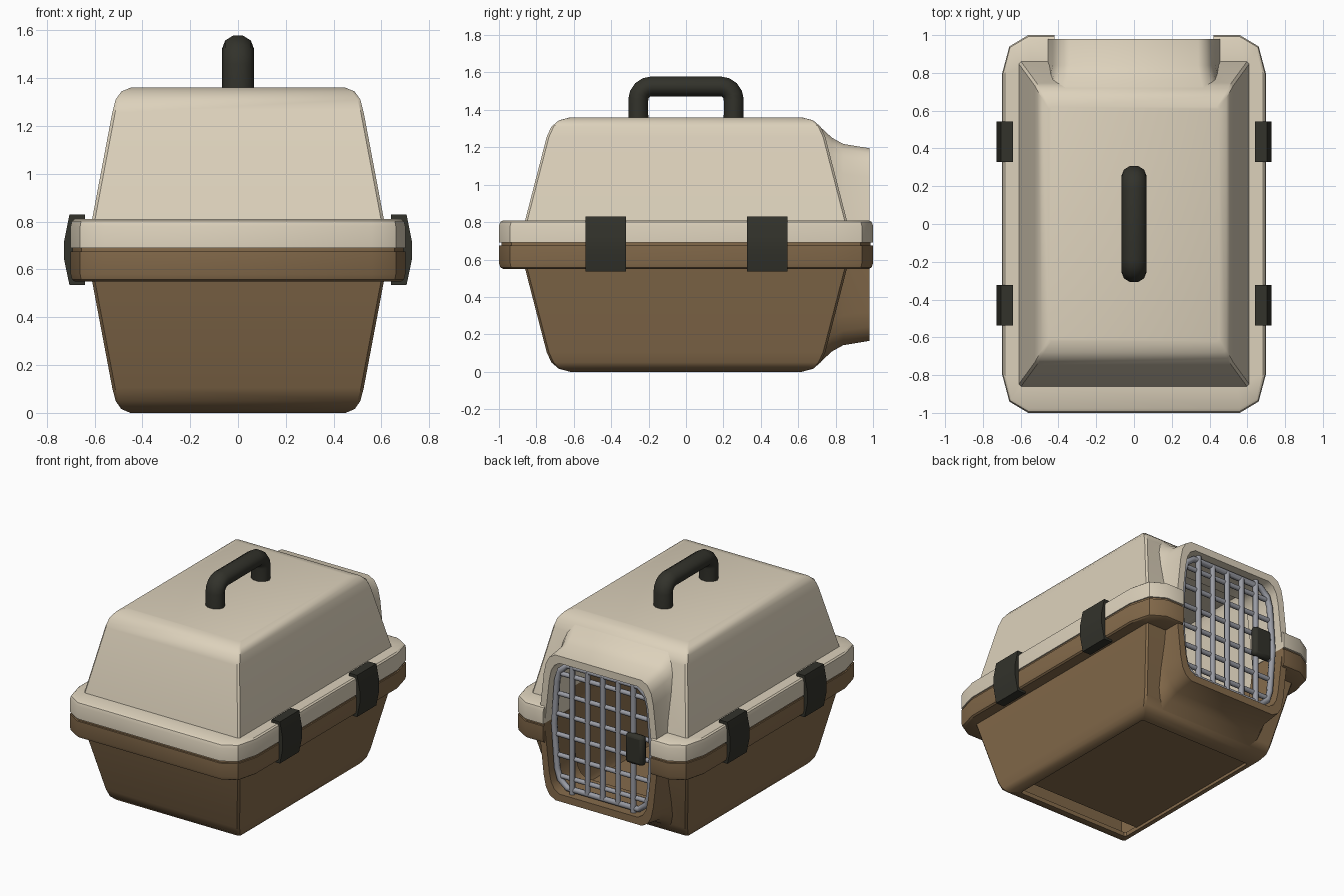
import bpy, bmesh, math
from mathutils import Vector

if "Cube" in bpy.data.objects:
    bpy.data.objects.remove(bpy.data.objects["Cube"])

MID = 0.68  # seam height between the two shells


def material(name, rgb):
    m = bpy.data.materials.new(name)
    m.diffuse_color = (*rgb, 1)
    m.use_nodes = True
    m.node_tree.nodes["Principled BSDF"].inputs["Base Color"].default_value = m.diffuse_color
    return m


BEIGE = material("beige plastic", (0.72, 0.64, 0.50))
BROWN = material("brown plastic", (0.235, 0.147, 0.071))
DARK = material("dark plastic", (0.032, 0.032, 0.024))
STEEL = material("grey metal", (0.32, 0.33, 0.37))


def finish(ob, mat, angle=32):
    ob.data.materials.clear()
    ob.data.materials.append(mat)
    bpy.ops.object.select_all(action='DESELECT')
    bpy.context.view_layer.objects.active = ob
    ob.select_set(True)
    bpy.ops.object.shade_smooth_by_angle(angle=math.radians(angle))
    return ob


def loft(name, rings, mat, cap_start=True, cap_end=True):
    bm = bmesh.new()
    vs = [[bm.verts.new(p) for p in r] for r in rings]
    n = len(rings[0])
    for a, b in zip(vs, vs[1:]):
        for i in range(n):
            j = (i + 1) % n
            bm.faces.new((a[i], a[j], b[j], b[i]))
    if cap_start:
        bm.faces.new(vs[0])
    if cap_end:
        bm.faces.new(vs[-1])
    bmesh.ops.recalc_face_normals(bm, faces=bm.faces)
    me = bpy.data.meshes.new(name)
    bm.to_mesh(me)
    bm.free()
    ob = bpy.data.objects.new(name, me)
    bpy.context.collection.objects.link(ob)
    return finish(ob, mat)


def tube(name, pts, r, mat, cyclic=False, res=2):
    cu = bpy.data.curves.new(name, 'CURVE')
    cu.dimensions = '3D'
    cu.bevel_depth, cu.bevel_resolution = r, res
    cu.use_fill_caps = True
    sp = cu.splines.new('POLY')
    sp.points.add(len(pts) - 1)
    for p, q in zip(sp.points, pts):
        p.co = (*q, 1)
    sp.use_cyclic_u = cyclic
    ob = bpy.data.objects.new(name, cu)
    bpy.context.collection.objects.link(ob)
    bpy.ops.object.select_all(action='DESELECT')
    bpy.context.view_layer.objects.active = ob
    ob.select_set(True)
    bpy.ops.object.convert(target='MESH')
    return finish(bpy.context.object, mat, 50)


def box(name, lo, hi, mat, bevel=0.0):
    rings = [[(lo[0], lo[1], z), (hi[0], lo[1], z), (hi[0], hi[1], z), (lo[0], hi[1], z)]
             for z in (lo[2], hi[2])]
    ob = loft(name, rings, mat)
    if bevel:
        m = ob.modifiers.new("bevel", 'BEVEL')
        m.width, m.segments = bevel, 2
    return ob


def body_ring(hx, hy, z, c=0.012):
    return [(hx - c, -hy, z), (hx, c - hy, z), (hx, hy - c, z), (hx - c, hy, z),
            (c - hx, hy, z), (-hx, hy - c, z), (-hx, c - hy, z), (c - hx, -hy, z)]


def mirrored(half):
    return half + [(-x, y) for x, y in reversed(half)]


# Door outline: half width and height above the seam
ARCH = mirrored([(0.47, 0.002), (0.43, 0.36), (0.413, 0.44), (0.385, 0.488), (0.34, 0.515)])

# Cutter for the doorway
outline = [(x * 0.915, h * 0.915) for x, h in ARCH]
outline += [(x, -h) for x, h in reversed(outline)]
cutter = loft("doorway_cutter", [[(x, y, MID + h) for x, h in outline] for y in (0.5, 1.1)], DARK)
cutter.hide_render = True

BODY = [(0.635, 0.89, 0.002), (0.61, 0.86, 0.13), (0.526, 0.745, 0.575), (0.512, 0.72, 0.63),
        (0.488, 0.68, 0.664), (0.45, 0.62, 0.68)]
RIM_OUT = mirrored([(0.42, 1.0), (0.56, 1.0), (0.66, 0.94), (0.70, 0.79),
                    (0.70, -0.79), (0.66, -0.94), (0.56, -1.0)])
RIM_IN = mirrored([(0.42, 0.84), (0.55, 0.84), (0.585, 0.84), (0.59, 0.80),
                   (0.59, -0.80), (0.585, -0.84), (0.55, -0.84)])

for side, s, mat in (("upper", 1, BEIGE), ("lower", -1, BROWN)):
    # Hollow tapered shell with the doorway cut out
    levels = BODY + ([(0.44, 0.61, 0.68)] if s < 0 else [])
    shell = loft(side + "_shell", [body_ring(x, y, MID + s * h) for x, y, h in levels],
                 mat, False, s > 0)
    m = shell.modifiers.new("wall", 'SOLIDIFY')
    m.thickness, m.offset = 0.03, -1
    m = shell.modifiers.new("doorway", 'BOOLEAN')
    m.operation, m.object, m.solver = 'DIFFERENCE', cutter, 'EXACT'
    bpy.context.view_layer.objects.active = shell
    for mod in ("wall", "doorway"):
        bpy.ops.object.modifier_apply(modifier=mod)
    finish(shell, mat)

    # Rim flange, open at the doorway; the lower one has a raised inner lip
    rings = []
    for (ox, oy), (ix, iy) in zip(RIM_OUT, RIM_IN):
        o, i = Vector((ox, oy)), Vector((ix, iy))
        lip = o.lerp(i, 0.08)
        low = [(i, -0.012), (lip, -0.012), (lip, 0.005), (o, 0.005)] if s < 0 \
            else [(i, 0.01), (o, 0.01)]
        sec = low + [(o, 0.10), (o.lerp(i, 0.05), 0.122), (o.lerp(i, 0.15), 0.13), (i, 0.13)]
        rings.append([(p.x, p.y, MID + s * h) for p, h in sec])
    loft(side + "_rim", rings, mat)

    # Flared door surround
    section = [(0.68, 0.9, 0.9), (0.98, 0.9, 0.9), (0.98, 1, 1), (0.84, 1, 1.045),
               (0.78, 1.03, 1.11), (0.71, 1.08, 1.235)]
    loft(side + "_door_surround",
         [[(x * kx, y, MID + s * h * kh) for y, kx, kh in section] for x, h in ARCH], mat)

bpy.data.objects.remove(cutter)

# Floor panel, stopping short of the front wall
box("floor_panel", (-0.46, -0.50, 0.02), (0.46, 0.65, 0.04), BROWN)

# Carry handle
path = []
for sy in (-1, 1):
    leg = [(0, sy * 0.255, 1.33)]
    for k in range(5):
        a = k * math.pi / 8
        leg.append((0, sy * (0.185 + 0.07 * math.cos(a)), 1.455 + 0.07 * math.sin(a)))
    path += leg if sy < 0 else leg[::-1]
handle = tube("carry_handle", path, 0.056, DARK, res=3)
handle.scale.x = 1.18

# Side clips
CLIP = [(0.64, 0.83), (0.705, 0.83), (0.727, 0.72), (0.727, 0.64), (0.705, 0.535), (0.64, 0.535)]
for sx, side in ((1, "right"), (-1, "left")):
    for y, where in ((-0.43, "front"), (0.435, "back")):
        loft(f"{side}_{where}_clip",
             [[(sx * x, y + d, z) for x, z in CLIP] for d in (-0.108, 0.108)], DARK)

# Door: wire frame and grid
top = mirrored([(0.385, 0.0), (0.362, 0.31), (0.34, 0.385), (0.28, 0.435)])
loop = top + [(x, -h) for x, h in reversed(top) if h > 0]
loop = [p for k, p in enumerate(loop) if p not in loop[:k]]
tube("door_wire_frame", [(x, 0.925, MID + h) for x, h in loop], 0.021, STEEL, True)
for i in range(-2, 3):
    h = 0.50 if abs(i) == 2 else 0.435
    tube(f"door_upright_{i + 3}", [(i * 0.12, 0.93, MID - h), (i * 0.12, 0.93, MID + h)],
         0.019, STEEL)
for i in range(6):
    h = (i - 2.5) * 0.145
    w = 0.385 - 0.085 * abs(h)
    tube(f"door_crossbar_{i + 1}", [(-w, 0.92, MID + h), (w, 0.92, MID + h)], 0.017, STEEL)

# Door latch
box("door_latch", (-0.34, 0.92, MID - 0.105), (-0.20, 0.975, MID + 0.105), DARK, 0.022)
